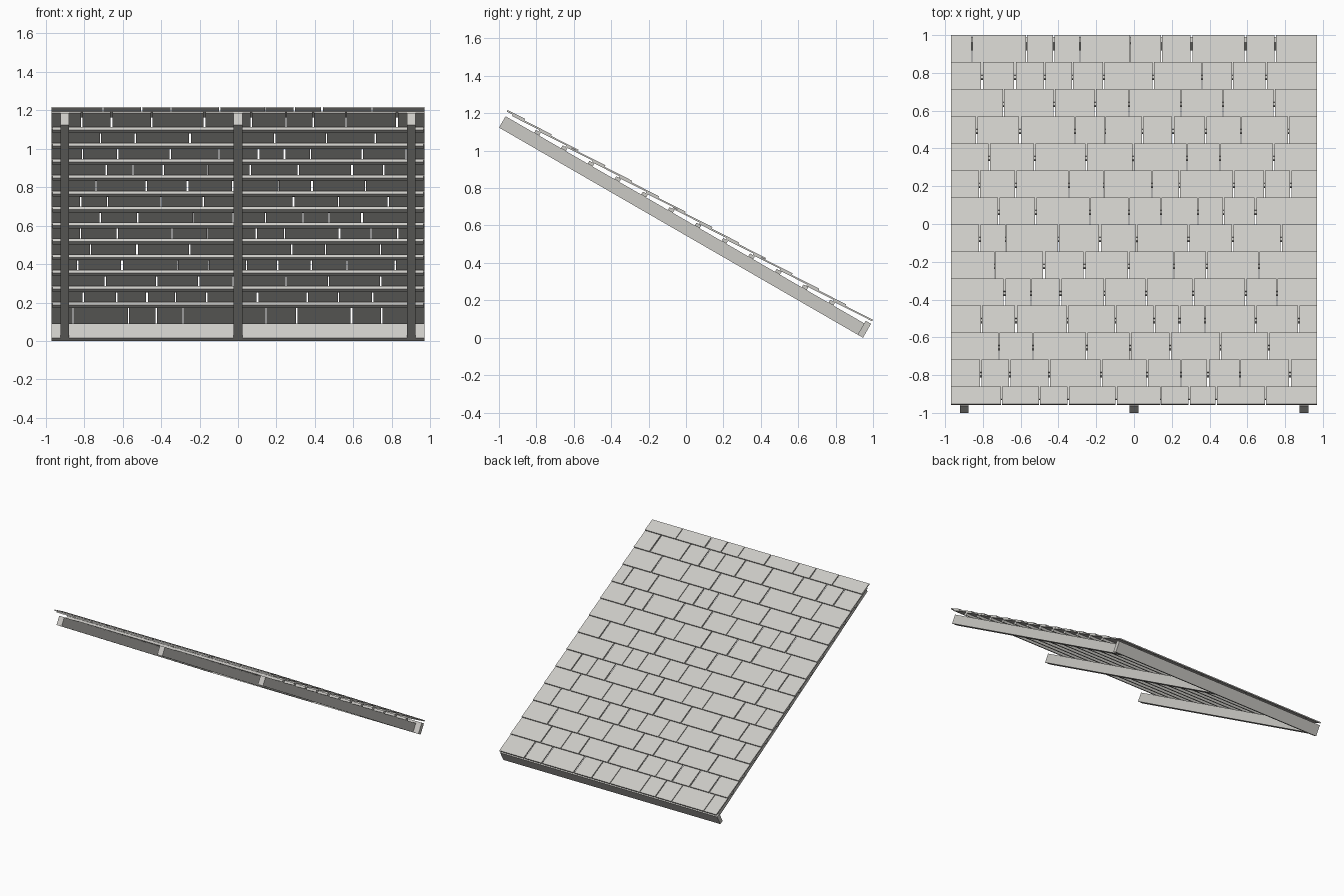
import bpy, bmesh, math, random
from mathutils import Vector, Matrix

if "Cube" in bpy.data.objects:
    bpy.data.objects.remove(bpy.data.objects["Cube"])

random.seed(4)
PITCH = math.radians(30)
# Roof frame: local y runs down the slope, local z is normal to the rafter tops
ROOF = Matrix.Translation((0, 0, 0.627)) @ Matrix.Rotation(-PITCH, 4, 'X')

grey = bpy.data.materials.new("warm_grey")
grey.diffuse_color = (0.6, 0.59, 0.56, 1)
grey.use_nodes = True
grey.node_tree.nodes["Principled BSDF"].inputs["Base Color"].default_value = grey.diffuse_color


def add_box(bm, x, s, n, frame=ROOF):
    """Box from (min, max) ranges across, down the slope and along the normal."""
    size = [r[1] - r[0] for r in (x, s, n)]
    mid = Vector([(r[0] + r[1]) / 2 for r in (x, s, n)])
    mat = frame @ Matrix.Translation(mid) @ Matrix.Diagonal((*size, 1))
    bmesh.ops.create_cube(bm, size=1, matrix=mat)


def finish(bm, name):
    mesh = bpy.data.meshes.new(name)
    bm.to_mesh(mesh)
    bm.free()
    mesh.materials.append(grey)
    obj = bpy.data.objects.new(name, mesh)
    bpy.context.collection.objects.link(obj)


def box(name, x, s, n):
    bm = bmesh.new()
    add_box(bm, x, s, n)
    finish(bm, name)


# Rafters
for side, x in (("left", -0.9), ("middle", 0), ("right", 0.9)):
    box(f"{side}_rafter", (x - 0.0225, x + 0.0225), (-1.114, 1.127), (-0.07, 0))

# Eaves board across the rafter ends
box("eaves_board", (-0.97, 0.97), (1.10, 1.133), (-0.07, 0.016))

# Battens
STEP = 0.1652
for i in range(12):
    s = 0.895 - i * STEP
    box(f"batten_{i + 1}", (-0.965, 0.965), (s - 0.015, s + 0.015), (0, 0.018))

# Overlapping tile courses, each tilted to rest on the course below
LENGTH, THICK, LOW, HIGH = 0.235, 0.009, 0.031, 0.018
TILT = math.atan2(LOW - HIGH, LENGTH)
EAVES_JOINTS = [-0.857, -0.57, -0.425, -0.285, -0.02, 0.145, 0.305, 0.59, 0.747]


def random_joints(below):
    """Random tile widths, keeping joints away from those in the course below."""
    joints, x = [], -0.97
    while True:
        for _ in range(40):
            new = x + random.uniform(0.13, 0.29)
            if all(abs(new - j) > 0.035 for j in below):
                break
        if new > 0.88:
            return joints
        x = new
        joints.append(x)


joints = EAVES_JOINTS
for row in range(14):
    if row:
        joints = random_joints(joints)
    length = 0.105 if row == 13 else LENGTH      # ridge course is cut short
    frame = ROOF @ Matrix.Translation((0, 1.1316 - row * STEP, LOW)) \
        @ Matrix.Rotation(TILT, 4, 'X')
    bm = bmesh.new()
    left = -0.97
    for j in joints + [0.97]:
        gap = 0 if j == 0.97 else random.uniform(0.002, 0.005)
        add_box(bm, (left, j - gap), (-length, 0), (0, THICK), frame)
        left = j + gap
    finish(bm, f"tile_course_{row + 1}")
